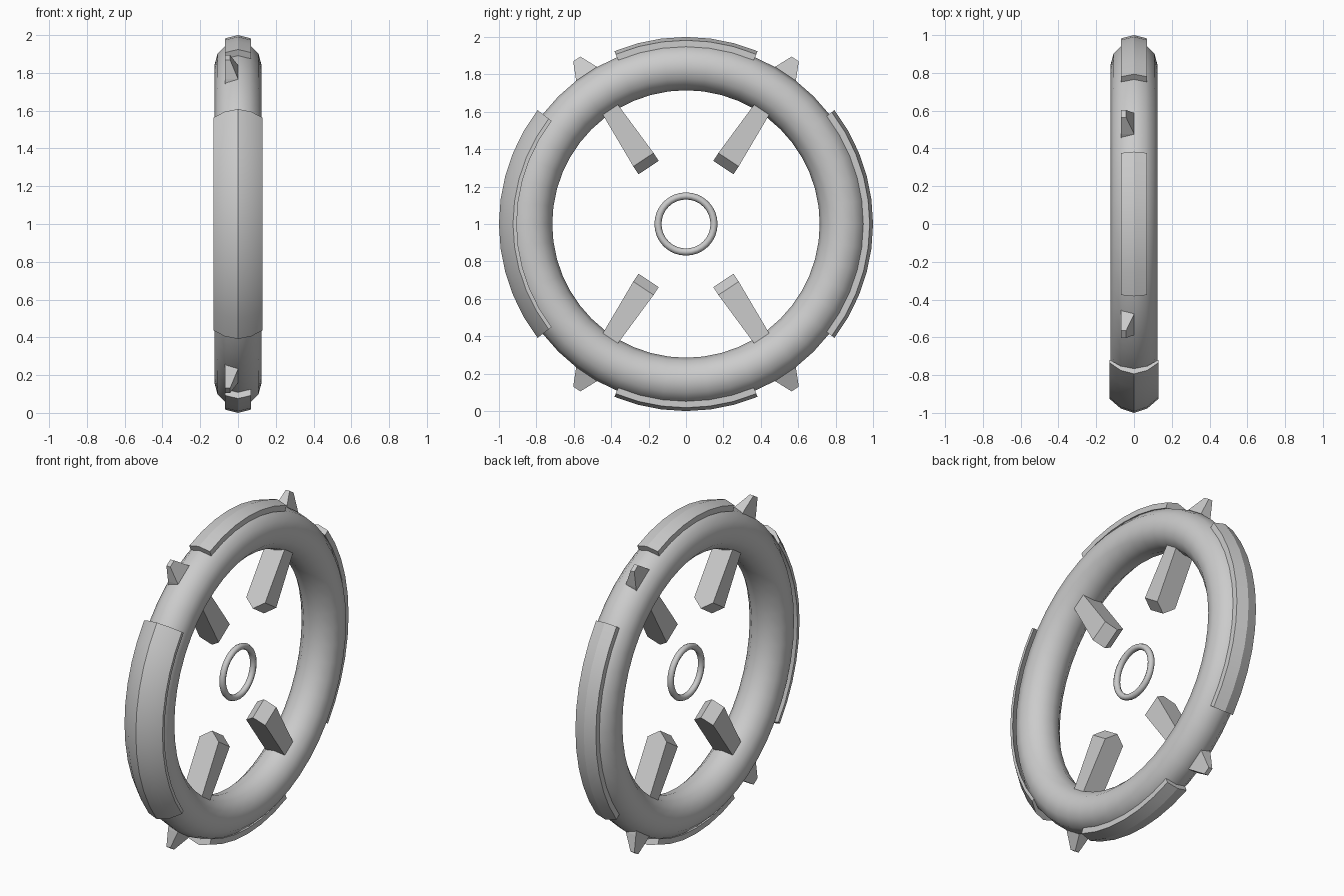
import bpy, bmesh, math
from mathutils import Vector

if "Cube" in bpy.data.objects:
    bpy.data.objects.remove(bpy.data.objects["Cube"])

C = Vector((0, 0, 1))  # wheel centre; the wheel lies in the y-z plane


def add_mesh(name, verts, faces, smooth=False):
    me = bpy.data.meshes.new(name)
    me.from_pydata([tuple(v) for v in verts], [], faces)
    bm = bmesh.new()
    bm.from_mesh(me)
    bmesh.ops.recalc_face_normals(bm, faces=bm.faces)
    bm.to_mesh(me)
    bm.free()
    ob = bpy.data.objects.new(name, me)
    bpy.context.collection.objects.link(ob)
    if smooth:
        bpy.ops.object.select_all(action='DESELECT')
        ob.select_set(True)
        bpy.context.view_layer.objects.active = ob
        bpy.ops.object.shade_smooth_by_angle(angle=math.radians(25))
    return ob


def ring(name, major, minor, seg, sides):
    bpy.ops.mesh.primitive_torus_add(
        location=C, rotation=(0, math.pi / 2, 0), major_radius=major,
        minor_radius=minor, major_segments=seg, minor_segments=sides)
    bpy.context.object.name = name
    bpy.ops.object.shade_smooth()


def polar(x, r, a, side=0.0):
    """Point at radius r along angle a, shifted sideways in the wheel plane."""
    return C + Vector((x, r * math.cos(a) - side * math.sin(a),
                       r * math.sin(a) + side * math.cos(a)))


def plate(name, profile, mid, half, steps):
    """Sweep a closed (x, radius) profile along an arc of the rim."""
    n = len(profile)
    verts, faces = [], [tuple(range(n)), tuple(range(steps * n, steps * n + n))]
    for i in range(steps + 1):
        a = math.radians(mid - half + 2 * half * i / steps)
        verts += [polar(x, r, a) for x, r in profile]
    for i in range(steps):
        for j in range(n):
            k = (j + 1) % n
            faces.append((i * n + j, i * n + k, (i + 1) * n + k, (i + 1) * n + j))
    add_mesh(name, verts, faces, True)


# Rim and hub
ring("rim", 0.84, 0.125, 48, 12)
ring("hub_ring", 0.15, 0.019, 32, 8)

# Armour plates: a wide one in front, narrow ones elsewhere
wide = [(-.13, .925), (-.07, .977), (0, 1.0), (.07, .977), (.13, .925),
        (.13, .905), (.07, .948), (0, .965)]
wide.append((-.07, .948))
wide.append((-.13, .905))
narrow = [(-.07, .982), (0, 1.0), (.07, .982), (.07, .948), (0, .96), (-.07, .948)]
plate("front_plate", wide, 180, 37.5, 10)
plate("back_plate", narrow, 0, 37.5, 10)
plate("top_plate", narrow, 90, 22.5, 6)
plate("bottom_plate", narrow, 270, 22.5, 6)

# Inner spokes with a roof-shaped inner end, and outer spikes
for i, deg in enumerate((56.5, 123.5, 236.5, 303.5), 1):
    a = math.radians(deg)
    w, n = 0.065, 5
    verts = []
    for s in (-1, 1):
        outline = [(-w, .78, .046), (-w, .412, .065), (0, .362, .065),
                   (w, .412, .065), (w, .78, .046)]
        verts += [polar(x, r, a, s * h) for x, r, h in outline]
    faces = [(0, 1, 2, 3, 4), (5, 6, 7, 8, 9)]
    faces += [(j, (j + 1) % n, n + (j + 1) % n, n + j) for j in range(n)]
    add_mesh(f"spoke_{i}", verts, faces)

    verts = []
    for r, x0, x1, h in ((.90, -.068, 0, .09), (.965, -.068, 0, .066),
                         (1.058, -.068, -.042, .023)):
        verts += [polar(x0, r, a, -h), polar(x1, r, a, -h),
                  polar(x1, r, a, h), polar(x0, r, a, h)]
    faces = [(0, 1, 2, 3), (8, 9, 10, 11)]
    faces += [(b + j, b + (j + 1) % 4, b + 4 + (j + 1) % 4, b + 4 + j)
              for b in (0, 4) for j in range(4)]
    add_mesh(f"spike_{i}", verts, faces)
